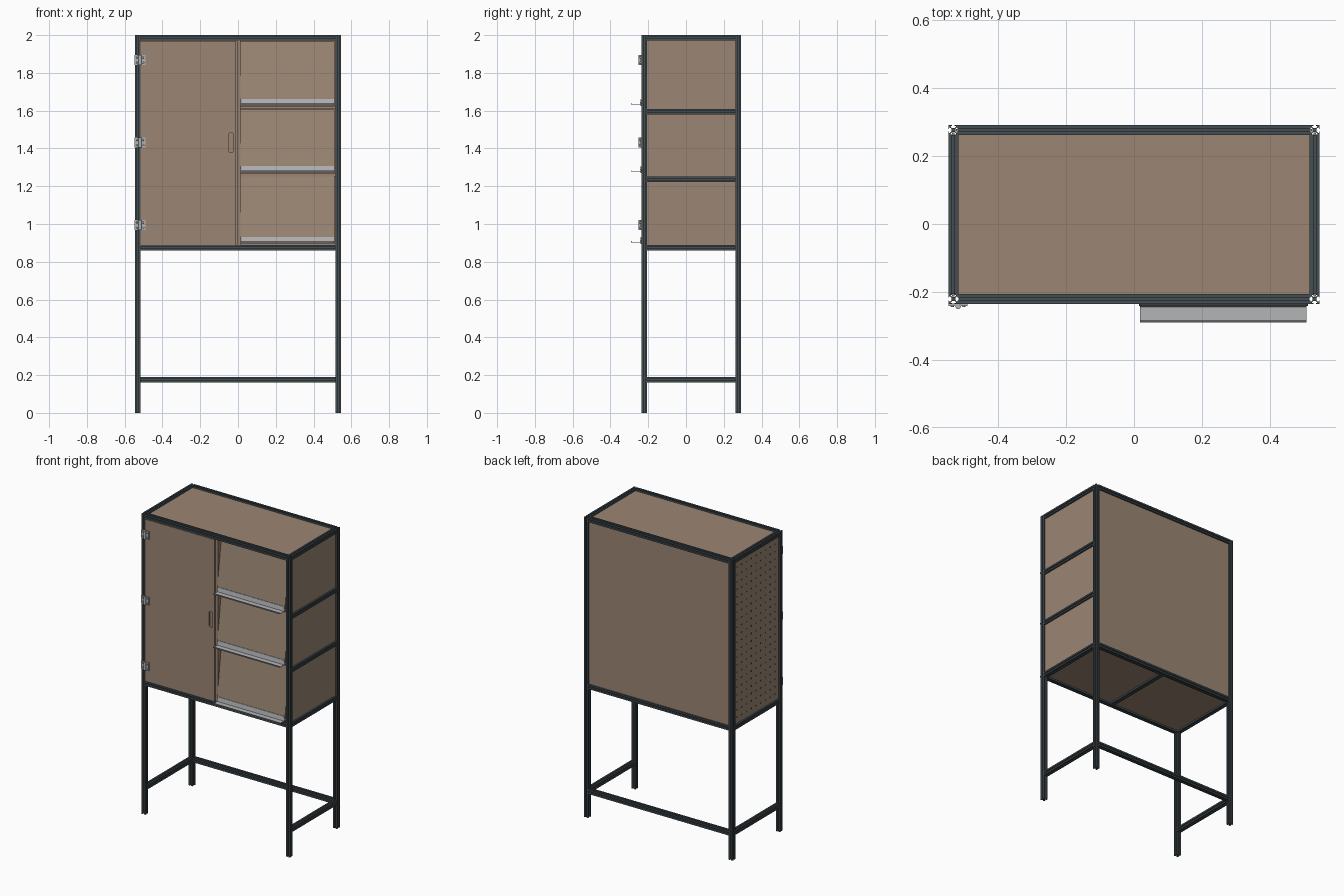
import bpy, bmesh, math
from mathutils import Vector, Matrix

if "Cube" in bpy.data.objects:
    bpy.data.objects.remove(bpy.data.objects["Cube"], do_unlink=True)


def material(name, r, g, b):
    m = bpy.data.materials.new(name)
    m.use_nodes = True
    m.diffuse_color = (r, g, b, 1)
    m.node_tree.nodes["Principled BSDF"].inputs["Base Color"].default_value = (r, g, b, 1)
    return m


SLATE = material("slate_metal", 0.06, 0.078, 0.088)
WOOD = material("brown_board", 0.33, 0.24, 0.175)
STEEL = material("light_steel", 0.45, 0.46, 0.47)
DARK = material("dark_hole", 0.06, 0.042, 0.03)


def finish(name, bm, mat):
    bmesh.ops.recalc_face_normals(bm, faces=bm.faces)
    mesh = bpy.data.meshes.new(name)
    bm.to_mesh(mesh)
    bm.free()
    mesh.materials.append(mat)
    ob = bpy.data.objects.new(name, mesh)
    bpy.context.collection.objects.link(ob)
    return ob


def add_box(bm, lo, hi):
    lo, hi = Vector(lo), Vector(hi)
    mat = Matrix.Translation((lo + hi) / 2) @ Matrix.Diagonal((hi - lo).to_4d())
    mat[3][3] = 1
    bmesh.ops.create_cube(bm, size=1, matrix=mat)


def box(name, lo, hi, mat):
    bm = bmesh.new()
    add_box(bm, lo, hi)
    return finish(name, bm, mat)


def prism(name, outline, start, u, v, along, mat):
    """Extrude a 2D outline, laid out on axes u and v, by the vector along."""
    bm = bmesh.new()
    start, u, v, along = map(Vector, (start, u, v, along))
    face = bm.faces.new([bm.verts.new(start + u * a + v * b) for a, b in outline])
    ext = bmesh.ops.extrude_face_region(bm, geom=[face], use_keep_orig=True)
    moved = [g for g in ext["geom"] if isinstance(g, bmesh.types.BMVert)]
    bmesh.ops.translate(bm, verts=moved, vec=along)
    return finish(name, bm, mat)


# Slotted aluminium section: one corner turned four times
H = 0.0145
corner = [(.42, .3), (.72, .55), (.85, .55), (.85, .27), (1, .27), (1, 1)]
corner += [(b, a) for a, b in reversed(corner[:-1])]
section = []
for k in range(4):
    c, s = round(math.cos(k * math.pi / 2)), round(math.sin(k * math.pi / 2))
    section += [((a * c - b * s) * H, (a * s + b * c) * H) for a, b in corner]


def bar(name, p, q):
    d = Vector(q) - Vector(p)
    axis = max(range(3), key=lambda i: abs(d[i]))
    u, v = [(i == (axis + 1) % 3, i == (axis + 1) % 3 - 1, 0) for i in (0,)][0], None
    u = [float(i == (axis + 1) % 3) for i in range(3)]
    v = [float(i == (axis + 2) % 3) for i in range(3)]
    return prism(name, section, p, u, v, d, SLATE)


X, YF, YB = 0.532, -0.221, 0.2765
TOP, LOW, FOOT = 1.9855, 0.874, 0.175
MIDS = (1.593, 1.238)

# Posts and rails
for side, sx in (("left", 1), ("right", -1)):
    for end, y in (("front", YF), ("back", YB)):
        bar(f"{side}_{end}_post", (sx * X, y, 0), (sx * X, y, 2))
    for level, z in (("top", TOP), ("lower", LOW), ("foot", FOOT)):
        bar(f"{side}_{level}_rail", (sx * X, YF + H, z), (sx * X, YB - H, z))
for level, z in (("top", TOP), ("lower", LOW), ("foot", FOOT)):
    bar(f"back_{level}_rail", (-X + H, YB, z), (X - H, YB, z))
    if level != "foot":
        bar(f"front_{level}_rail", (-X + H, YF, z), (X - H, YF, z))
bar("floor_centre_rail", (0, YF + H, LOW), (0, YB - H, LOW))
for i, z in enumerate(MIDS):
    bar(f"left_middle_rail_{i + 1}", (X, YF + H, z), (X, YB - H, z))

# Boards seated in the rail slots
T, G = 0.0035, 0.525
box("top_board", (-G, YF + .007, TOP - T), (G, YB - .007, TOP + T), WOOD)
box("floor_board", (-G, YF + .007, LOW - T), (G, YB - .007, LOW + T), WOOD)
box("back_board", (-G, YB - T, LOW + .007), (G, YB + T, TOP - .007), WOOD)
box("peg_board", (-X - T, YF + .007, LOW + .007), (-X + T, YB - .007, TOP - .007), WOOD)
levels = [TOP, *MIDS, LOW]
for i in range(3):
    box(f"left_side_board_{i + 1}", (X - T, YF + .007, levels[i + 1] + .007),
        (X + T, YB - .007, levels[i] - .007), WOOD)
box("divider", (-.006, -.228, LOW + H), (.012, YB - H, TOP - H), WOOD)
for i, z in enumerate(MIDS):
    box(f"shelf_{i + 1}", (.012, -.19, z + H), (X - H, YB - H, z + H + .014), WOOD)

# Peg holes as thin dark discs on both faces of the board
bm = bmesh.new()
rows, cols = 21, 9
for r in range(rows):
    for c in range(cols):
        y = YF + .049 + c * .05
        z = LOW + .055 + r * .05
        place = Matrix.Translation((-X, y, z)) @ Matrix.Rotation(math.pi / 2, 4, 'Y')
        bmesh.ops.create_cone(bm, cap_ends=True, segments=8, radius1=.006, radius2=.006,
                              depth=2 * T + .001, matrix=place)
finish("peg_holes", bm, DARK)

# Door with a rounded finger slot
door = box("door", (-.516, -.234, .89), (-.011, -.219, 1.968), WOOD)
r, half = .013, .04
slot = []
for k in range(18):
    a = math.pi * (k if k < 9 else k - 1) / 8
    slot.append((r * math.cos(a), r * math.sin(a) + (half if k < 9 else -half)))
cutter = prism("slot_cutter", slot, (-.037, -.25, 1.43), (1, 0, 0), (0, 0, 1), (0, .026, 0), WOOD)
cutter.hide_render = True
cut = door.modifiers.new("slot", 'BOOLEAN')
cut.operation, cut.object, cut.solver = 'DIFFERENCE', cutter, 'EXACT'
bpy.context.view_layer.objects.active = door
bpy.ops.object.modifier_apply(modifier=cut.name)
bpy.data.objects.remove(cutter, do_unlink=True)

# Hinges: two leaves, a knuckle and four screws
for i, z in enumerate((1.868, 1.431, .994)):
    bm = bmesh.new()
    for lo, hi in ((-.547, -.523), (-.513, -.49)):
        add_box(bm, (lo, -.241, z - .026), (hi, -.234, z + .026))
        for dz in (-.014, .014):
            place = Matrix.Translation(((lo + hi) / 2, -.242, z + dz)) @ Matrix.Rotation(math.pi / 2, 4, 'X')
            bmesh.ops.create_cone(bm, cap_ends=True, segments=12, radius1=.006, radius2=.004,
                                  depth=.006, matrix=place)
    bmesh.ops.create_cone(bm, cap_ends=True, segments=16, radius1=.008, radius2=.008,
                          depth=.054, matrix=Matrix.Translation((-.518, -.243, z)))
    hinge = finish(f"hinge_{i + 1}", bm, STEEL)
    bpy.ops.object.select_all(action='DESELECT')
    hinge.select_set(True)
    bpy.context.view_layer.objects.active = hinge
    bpy.ops.object.shade_smooth_by_angle()

# Leaning display boards, each with a folded steel ledge
for i, (z0, z1) in enumerate(((1.626, 1.967), (1.27, 1.606), (.895, 1.252))):
    lean = .045
    board = [(-.241, z0), (-.241 + lean, z1), (-.231 + lean, z1), (-.231, z0)]
    prism(f"display_board_{i + 1}", board, (.014, 0, 0), (0, 1, 0), (0, 0, 1), (.498, 0, 0), WOOD)
    ledge = [(-.241, .004), (-.287, .004), (-.29, .014), (-.287, .014), (-.285, .007),
             (-.244, .007), (-.24, .036), (-.237, .036)]
    prism(f"ledge_{i + 1}", ledge, (.018, 0, z0), (0, 1, 0), (0, 0, 1), (.49, 0, 0), STEEL)
